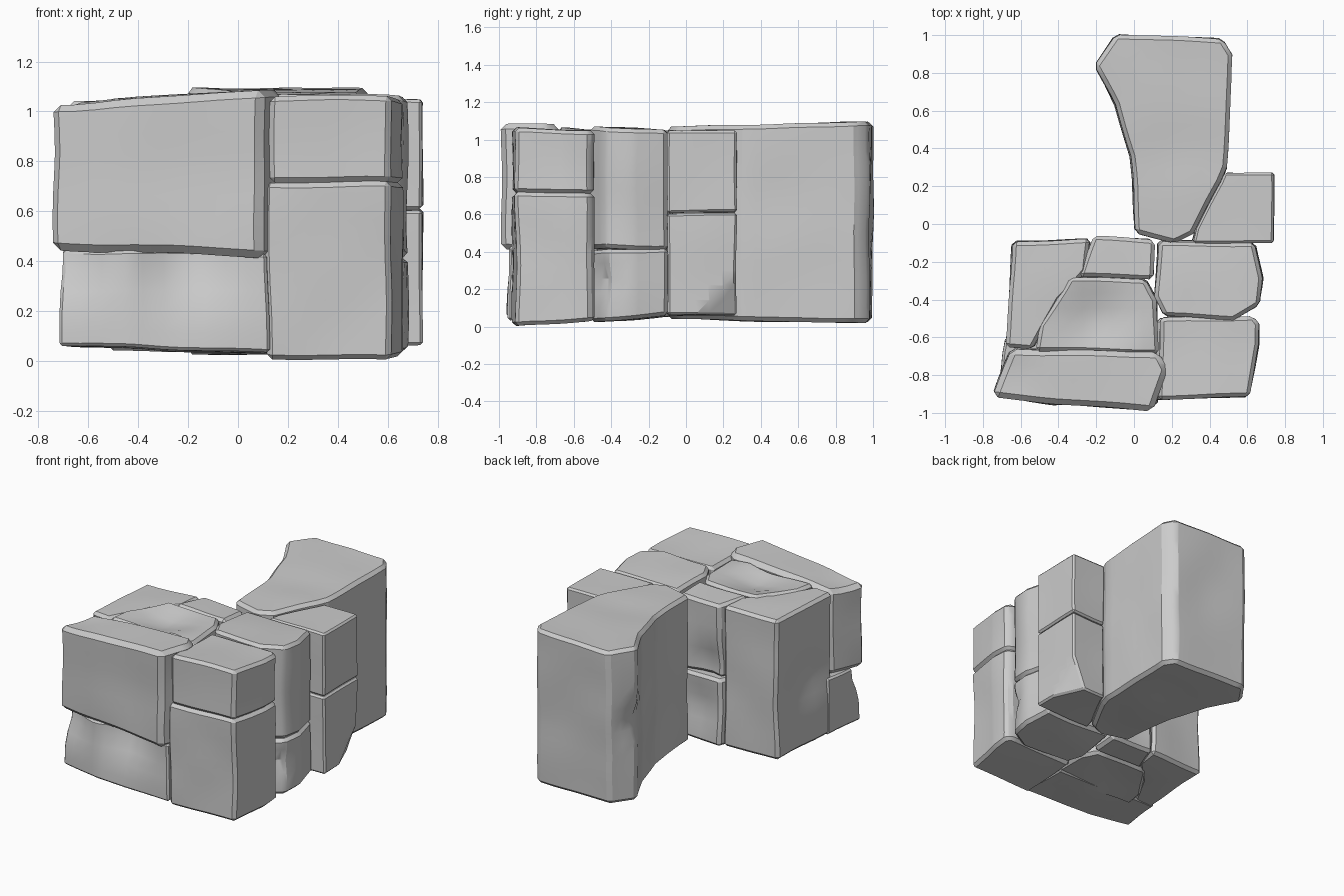
import bpy, bmesh, math
from mathutils import Vector, noise

if "Cube" in bpy.data.objects:
    bpy.data.objects.remove(bpy.data.objects["Cube"])

stone_mat = bpy.data.materials.new("grey stone")
stone_mat.use_nodes = True
GREY = (0.6, 0.6, 0.6, 1)
stone_mat.diffuse_color = GREY
stone_mat.node_tree.nodes["Principled BSDF"].inputs["Base Color"].default_value = GREY


def stone(name, outline, bottom, top, axis=1, bevel=0.02, dents=(), cut=None, rough=0.012):
    """Chipped block: plan outline, heights sloping along one axis, soft dents."""
    lo = min(p[axis] for p in outline)
    span = max(p[axis] for p in outline) - lo
    bm = bmesh.new()
    rings = []
    for h in (bottom, top):
        rings.append([bm.verts.new((p[0], p[1], h[0] + (h[1] - h[0]) * (p[axis] - lo) / span))
                      for p in outline])
    bm.faces.new(rings[0][::-1])
    bm.faces.new(rings[1])
    n = len(outline)
    for i in range(n):
        j = (i + 1) % n
        bm.faces.new((rings[0][i], rings[0][j], rings[1][j], rings[1][i]))
    bmesh.ops.recalc_face_normals(bm, faces=bm.faces)
    # chipped corner
    if cut:
        geom = bm.verts[:] + bm.edges[:] + bm.faces[:]
        res = bmesh.ops.bisect_plane(bm, geom=geom, plane_co=cut[0], plane_no=cut[1], clear_outer=True)
        rim = [e for e in res["geom_cut"] if isinstance(e, bmesh.types.BMEdge)]
        bmesh.ops.holes_fill(bm, edges=rim)
    # worn edges
    sharp = [e for e in bm.edges if e.calc_face_angle(0) > math.radians(40)]
    bmesh.ops.bevel(bm, geom=sharp, offset=bevel, segments=1, affect='EDGES', clamp_overlap=True)
    # even grid of cuts so that the faces can undulate
    for k in range(3):
        vals = [v.co[k] for v in bm.verts]
        a, b = min(vals), max(vals)
        steps = max(3, round((b - a) / 0.08))
        for s in range(1, steps):
            co, no = Vector(), Vector()
            co[k] = a + (b - a) * s / steps
            no[k] = 1
            bmesh.ops.bisect_plane(bm, geom=bm.verts[:] + bm.edges[:] + bm.faces[:],
                                   plane_co=co, plane_no=no)
    for v in bm.verts:
        p = v.co.copy()
        v.co += noise.noise_vector(p * 3.0) * rough
        for centre, radius, push in dents:
            d = (p - Vector(centre)).length / radius
            v.co += Vector(push) * math.exp(-d * d * 2)
    bmesh.ops.triangulate(bm, faces=[f for f in bm.faces if len(f.verts) > 4])
    mesh = bpy.data.meshes.new(name)
    bm.to_mesh(mesh)
    bm.free()
    mesh.materials.append(stone_mat)
    ob = bpy.data.objects.new(name, mesh)
    bpy.context.collection.objects.link(ob)
    bpy.ops.object.select_all(action='DESELECT')
    ob.select_set(True)
    bpy.context.view_layer.objects.active = ob
    bpy.ops.object.shade_smooth_by_angle(angle=math.radians(28))


# front left pair
stone("front_left_upper_stone",
      [(-.75, -.92), (.1, -.99), (.18, -.77), (.13, -.68), (-.65, -.66)],
      (.45, .41), (1.04, 1.09), axis=0, bevel=.03,
      dents=[((-.65, -.8, 1.05), .2, (0, 0, -.02))])
stone("front_left_lower_stone",
      [(-.72, -.91), (-.42, -.96), (.12, -.95), (.12, -.6), (-.68, -.6)],
      (.06, .03), (.45, .43), axis=0, bevel=.012,
      dents=[((-.2, -.95, .42), .25, (0, .1, 0)), ((-.68, -.9, .42), .2, (.02, .07, 0))])

# front right pair
front_right = [(.13, -.93), (.61, -.91), (.66, -.64), (.66, -.53), (.63, -.49), (.14, -.5)]
stone("front_right_lower_stone", [(x - .02 * (x < .2), y) for x, y in front_right],
      (.0, .03), (.72, .71))
stone("front_right_upper_stone", front_right, (.72, .71), (1.06, 1.05))

# middle right pair
middle_right = [(.11, -.38), (.16, -.49), (.52, -.51), (.66, -.43), (.68, -.29), (.64, -.1), (.13, -.09)]
stone("middle_right_upper_stone", middle_right, (.42, .41), (1.07, 1.05))
stone("middle_right_lower_stone", middle_right, (.02, .06), (.41, .42),
      dents=[((.66, -.48, .25), .1, (-.06, .03, 0))])

# back right pair
back_right = [(.31, -.1), (.74, -.1), (.74, .27), (.48, .27), (.46, .22), (.33, -.02)]
stone("back_right_upper_stone", back_right, (.61, .61), (1.05, 1.05), bevel=.012, rough=.008)
stone("back_right_lower_stone", back_right, (.06, .06), (.605, .605), bevel=.012, rough=.008,
      cut=((.74, .05, .06), (2.6, 1, -1)))

# tall flared stone at the back
stone("back_tall_stone",
      [(.01, -.05), (.21, -.1), (.31, -.05), (.46, .22), (.49, .3), (.52, .9), (.47, .98),
       (-.1, 1), (-.21, .84), (-.1, .63), (-.02, .36)],
      (.04, .02), (1.07, 1.095), bevel=.022,
      dents=[((-.2, .85, .57), .12, (.04, 0, 0))])

# left and centre stones
stone("back_left_stone",
      [(-.68, -.65), (-.54, -.66), (-.4, -.4), (-.25, -.25), (-.23, -.08), (-.64, -.09)],
      (.06, .06), (1.04, 1.04),
      dents=[((-.68, -.4, .5), .25, (.04, 0, 0))])
inner_back = [(-.29, -.28), (.1, -.29), (.11, -.09), (.08, -.08), (-.21, -.065)]
stone("inner_back_upper_stone", inner_back, (.53, .53), (1.05, 1.04),
      dents=[((-.1, -.08, .6), .18, (0, -.05, 0))])
stone("inner_back_lower_stone", inner_back, (.05, .05), (.52, .52),
      dents=[((-.05, -.08, .3), .2, (0, -.04, 0))])
stone("centre_stone",
      [(-.52, -.67), (.13, -.69), (.12, -.4), (.06, -.29), (-.34, -.28), (-.5, -.53)],
      (.04, .05), (1.05, 1.06),
      dents=[((-.2, -.5, 1.05), .2, (0, 0, -.05)), ((-.02, -.64, 1.05), .12, (0, 0, .02))])
